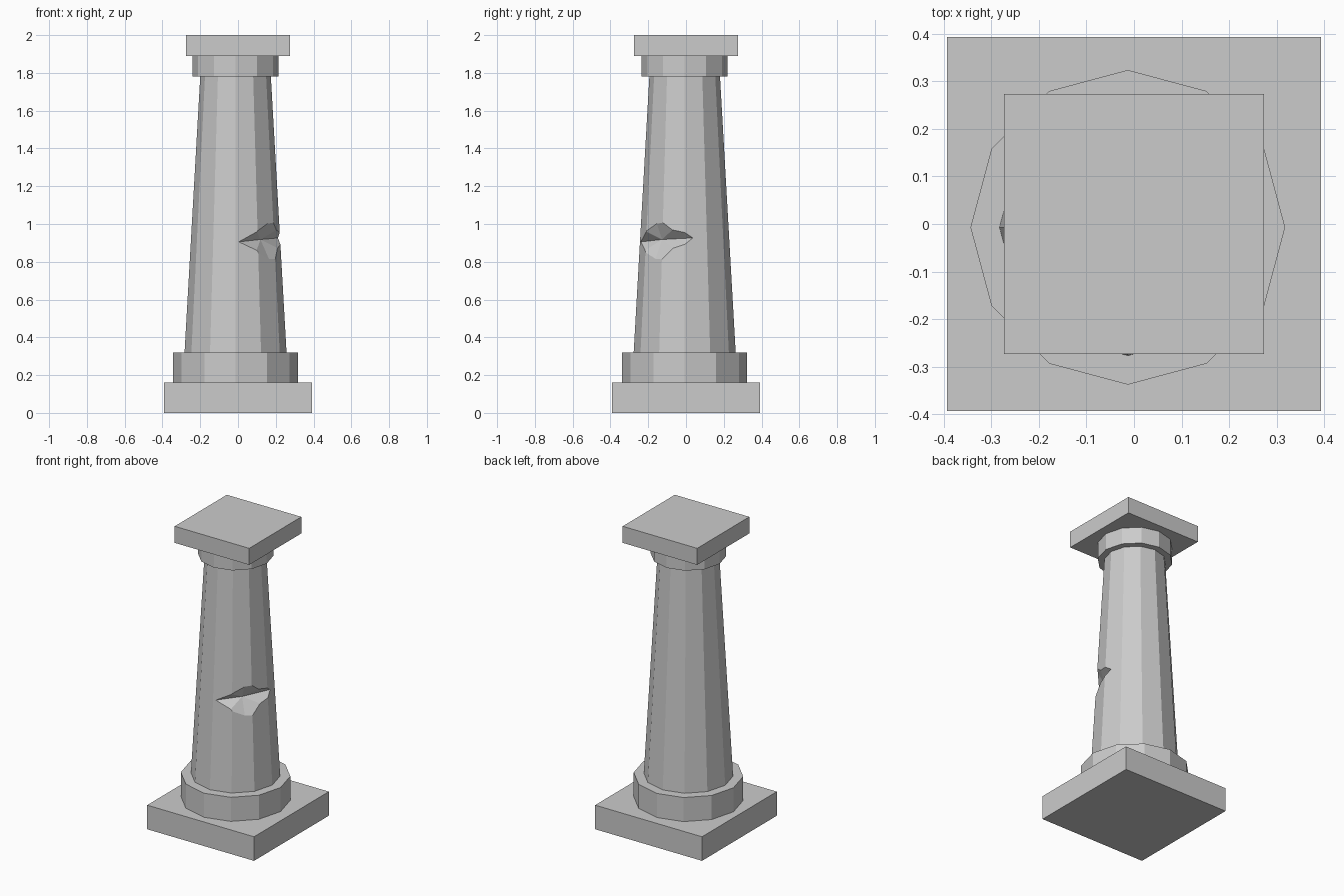
import bpy
import bmesh
import math
from mathutils import Vector

old = bpy.data.objects.get("Cube")
if old:
    bpy.data.objects.remove(old, do_unlink=True)

stone = bpy.data.materials.new("grey stone")
stone.use_nodes = True
stone.diffuse_color = (0.6, 0.6, 0.6, 1)
stone.node_tree.nodes["Principled BSDF"].inputs["Base Color"].default_value = (0.6, 0.6, 0.6, 1)

AXIS = Vector((-0.013, -0.007, 0))  # the round parts sit slightly off centre


def finish(name, bm):
    bmesh.ops.recalc_face_normals(bm, faces=bm.faces)
    mesh = bpy.data.meshes.new(name)
    bm.to_mesh(mesh)
    bm.free()
    mesh.materials.append(stone)
    obj = bpy.data.objects.new(name, mesh)
    bpy.context.scene.collection.objects.link(obj)
    return obj


def slab(name, half, z0, z1):
    bm = bmesh.new()
    bmesh.ops.create_cube(bm, size=1)
    for v in bm.verts:
        v.co = (v.co.x * 2 * half, v.co.y * 2 * half, z0 if v.co.z < 0 else z1)
    return finish(name, bm)


def drum(name, r0, r1, z0, z1, sides=12):
    """Closed twelve-sided drum with a corner on each axis."""
    bm = bmesh.new()
    rings = []
    for r, z in ((r0, z0), (r1, z1)):
        angles = [math.tau * i / sides for i in range(sides)]
        rings.append([bm.verts.new(AXIS + Vector((r * math.cos(a), r * math.sin(a), z)))
                      for a in angles])
    low, high = rings
    for i in range(sides):
        j = (i + 1) % sides
        bm.faces.new((low[i], low[j], high[j], high[i]))
    bm.faces.new(low)
    bm.faces.new(high)
    return finish(name, bm)


# Stacked blocks of the column
slab("base_plinth", 0.393, 0, 0.16)
drum("base_ring", 0.331, 0.331, 0.16, 0.32)
shaft = drum("shaft", 0.27, 0.187, 0.32, 1.78)
drum("neck_ring", 0.228, 0.228, 1.78, 1.89)
slab("top_slab", 0.274, 1.89, 2)

# Wedge-shaped chip: valley points, each with the half-height of its opening
out = Vector((0.79, -0.61, 0)) * 0.12
left, middle, right = (Vector(p) for p in
                       ((0, -0.243, 0.905), (0.119, -0.127, 0.918), (0.22, 0.052, 0.927)))
sections = [(left + (left - middle) * 0.2, 0.12), (middle, 0.22),
            (right + (right - middle) * 0.2, 0.12)]
bm = bmesh.new()
rows = []
for p, h in sections:
    up = Vector((0, 0, h))
    rows.append([bm.verts.new(c) for c in (p, p + out + up, p + out - up)])
for a, b in zip(rows, rows[1:]):
    for i in range(3):
        j = (i + 1) % 3
        bm.faces.new((a[i], a[j], b[j], b[i]))
bm.faces.new(rows[0])
bm.faces.new(rows[-1])
bmesh.ops.triangulate(bm, faces=bm.faces)
cutter = finish("chip_cutter", bm)
cutter.hide_render = True
cutter.hide_viewport = True
cutter.display_type = 'WIRE'

chip = shaft.modifiers.new("chip", 'BOOLEAN')
chip.operation = 'DIFFERENCE'
chip.solver = 'EXACT'
chip.object = cutter
